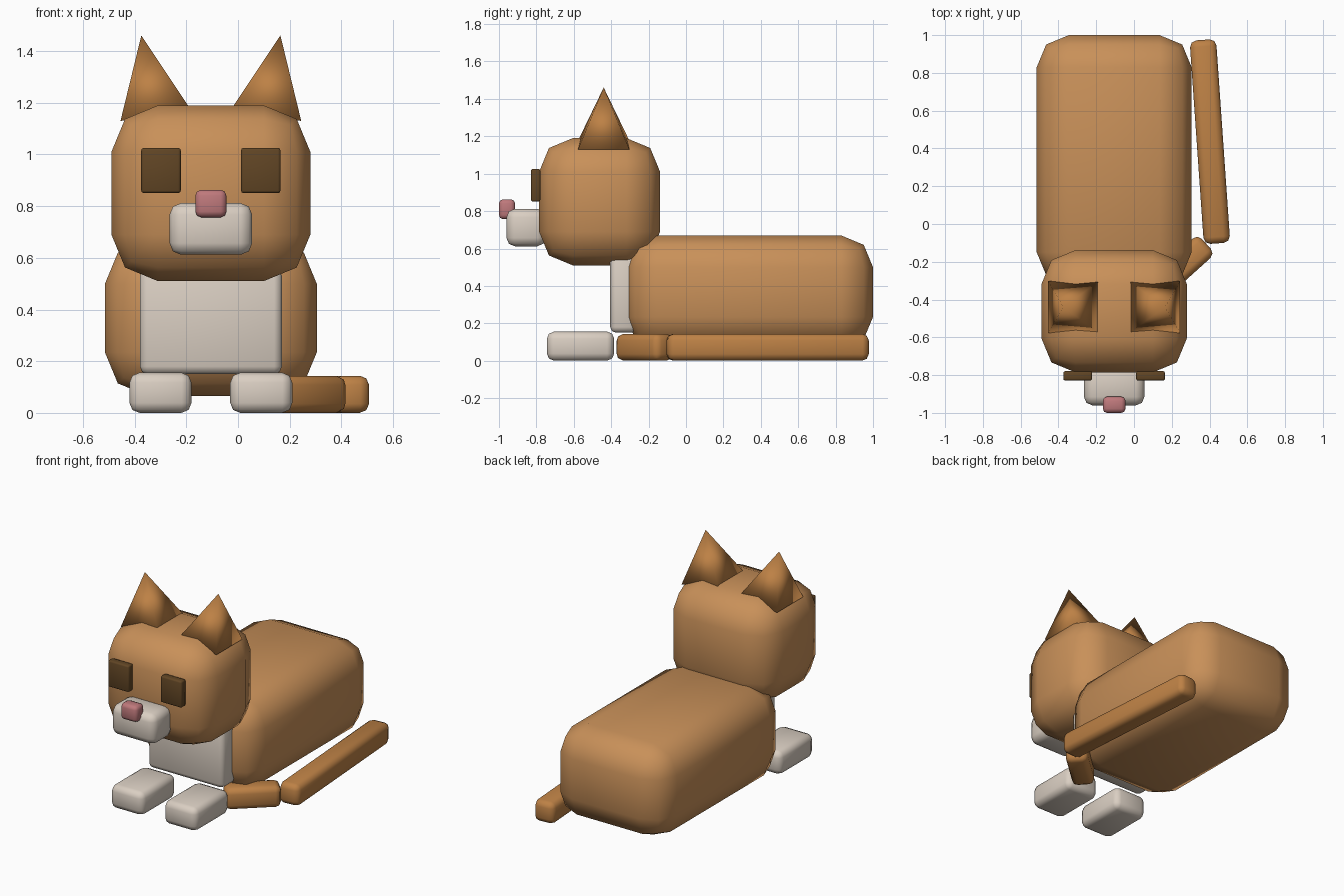
import bpy
from math import radians

if "Cube" in bpy.data.objects:
    bpy.data.objects.remove(bpy.data.objects["Cube"])


def material(name, rgb):
    m = bpy.data.materials.new(name)
    m.diffuse_color = (*rgb, 1)
    m.use_nodes = True
    m.node_tree.nodes["Principled BSDF"].inputs["Base Color"].default_value = m.diffuse_color
    return m


FUR = material("fur", (0.58, 0.28, 0.10))
DARK_FUR = material("dark_fur", (0.51, 0.22, 0.06))
WHITE = material("white_fur", (0.70, 0.62, 0.54))
PINK = material("pink", (0.52, 0.19, 0.20))
BROWN = material("brown", (0.12, 0.06, 0.018))
CX = -0.105  # centre line of the animal; the tail lies beside it


def block(name, centre, size, bevel, mat, turn=0):
    """Rounded box, optionally turned about z."""
    bpy.ops.mesh.primitive_cube_add(size=1)
    ob = bpy.context.object
    ob.name = name
    ob.scale = size
    bpy.ops.object.transform_apply(location=False, rotation=False, scale=True)
    ob.location = centre
    ob.rotation_euler.z = radians(turn)
    mod = ob.modifiers.new("round", 'BEVEL')
    mod.width = bevel
    mod.segments = 2
    mod.limit_method = 'NONE'
    bpy.ops.object.shade_smooth()
    ob.data.materials.append(mat)
    return ob


def ear(name, side):
    """Four-sided pyramid leaning outward."""
    bpy.ops.mesh.primitive_cone_add(vertices=4, radius1=0.137 * 2 ** 0.5, radius2=0, depth=0.312,
                                    rotation=(0, 0, radians(45)))
    ob = bpy.context.object
    ob.name = name
    bpy.ops.object.transform_apply(location=False, rotation=True, scale=False)
    ob.location = (CX + side * 0.242, -0.44, 1.307)
    ob.rotation_euler.y = radians(10 * side)
    bpy.ops.object.shade_smooth()
    ob.data.materials.append(DARK_FUR)


# Body, chest and head
block("body", (CX, 0.34, 0.367), (0.82, 1.32, 0.605), 0.17, FUR)
block("chest", (CX, -0.33, 0.355), (0.55, 0.15, 0.41), 0.03, WHITE)
block("head", (CX, -0.462, 0.85), (0.77, 0.647, 0.68), 0.18, FUR)

# Face
block("muzzle", (CX, -0.855, 0.712), (0.32, 0.21, 0.20), 0.045, WHITE)
block("nose", (CX, -0.957, 0.81), (0.12, 0.086, 0.106), 0.022, PINK)

# Paired parts
for label, side in (("left", -1), ("right", 1)):
    ear(label + "_ear", side)
    block(label + "_eye", (CX + side * 0.193, -0.804, 0.938), (0.153, 0.05, 0.175), 0.01, BROWN)
    block(label + "_front_paw", (CX + side * 0.195, -0.564, 0.078), (0.24, 0.36, 0.155), 0.038, WHITE)

# Tail lying along the side and curling round the front
block("tail_base", (0.402, 0.436, 0.072), (0.14, 1.08, 0.143), 0.035, DARK_FUR, 4)
block("tail_tip", (0.257, -0.219, 0.072), (0.34, 0.14, 0.143), 0.035, DARK_FUR, 42)
